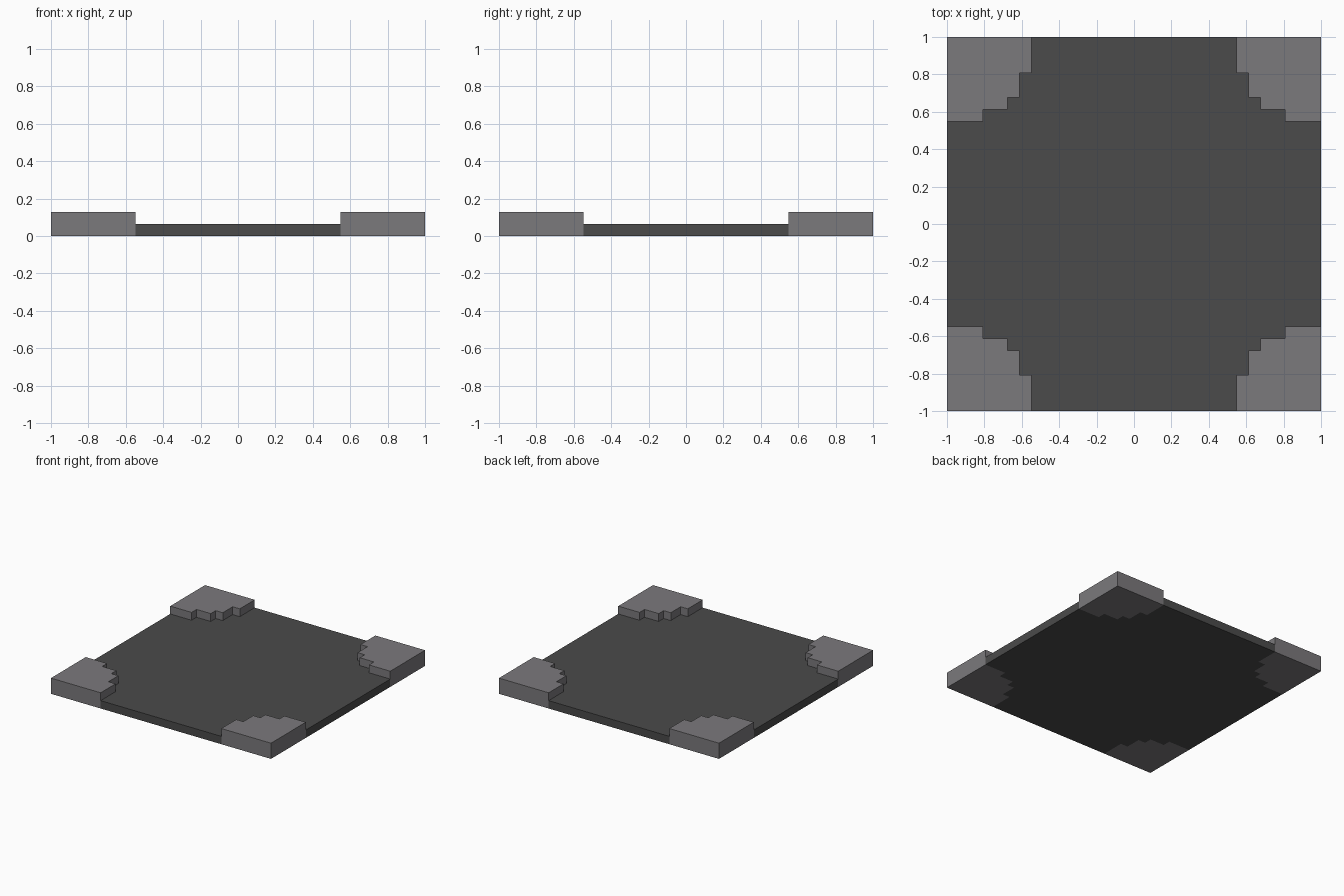
import bpy
import bmesh

cube = bpy.data.objects.get("Cube")
if cube:
    bpy.data.objects.remove(cube, do_unlink=True)

UNIT = 2 / 31  # one block of the 31 x 31 tile

# Stepped inner edge of a corner, in blocks measured inward from the tile corner
STEPS = [(7, 0), (7, 3), (6, 3), (6, 5), (5, 5), (5, 6), (3, 6), (3, 7), (0, 7)]


def make_material(name, color):
    mat = bpy.data.materials.new(name)
    mat.use_nodes = True
    mat.diffuse_color = color
    mat.node_tree.nodes["Principled BSDF"].inputs["Base Color"].default_value = color
    return mat


def make_slab(name, outline, height, mat):
    """Extrude a flat outline from the ground up to a height."""
    bm = bmesh.new()
    base = bm.faces.new([bm.verts.new((x, y, 0)) for x, y in outline])
    top = bmesh.ops.extrude_face_region(bm, geom=[base], use_keep_orig=True)["geom"]
    top_verts = [v for v in top if isinstance(v, bmesh.types.BMVert)]
    bmesh.ops.translate(bm, verts=top_verts, vec=(0, 0, height))
    bmesh.ops.recalc_face_normals(bm, faces=bm.faces)
    mesh = bpy.data.meshes.new(name)
    bm.to_mesh(mesh)
    bm.free()
    mesh.materials.append(mat)
    obj = bpy.data.objects.new(name, mesh)
    bpy.context.collection.objects.link(obj)


def place_steps(sx, sy):
    return [(sx * (1 - a * UNIT), sy * (1 - b * UNIT)) for a, b in STEPS]


dark_stone = make_material("dark grey stone", (0.069, 0.069, 0.069, 1))
light_stone = make_material("light grey stone", (0.198, 0.192, 0.202, 1))

# Raised corners, and the floor outline that runs along their steps
floor_outline = []
corners = [("back_left", 1, 1), ("back_right", -1, 1),
           ("front_right", -1, -1), ("front_left", 1, -1)]
for label, sx, sy in corners:
    steps = place_steps(sx, sy)
    make_slab(label + "_corner", steps + [(sx, sy)], 2 * UNIT, light_stone)
    floor_outline += steps[::-1] if sx * sy > 0 else steps

# Low floor between the corners
make_slab("floor", floor_outline, UNIT, dark_stone)
